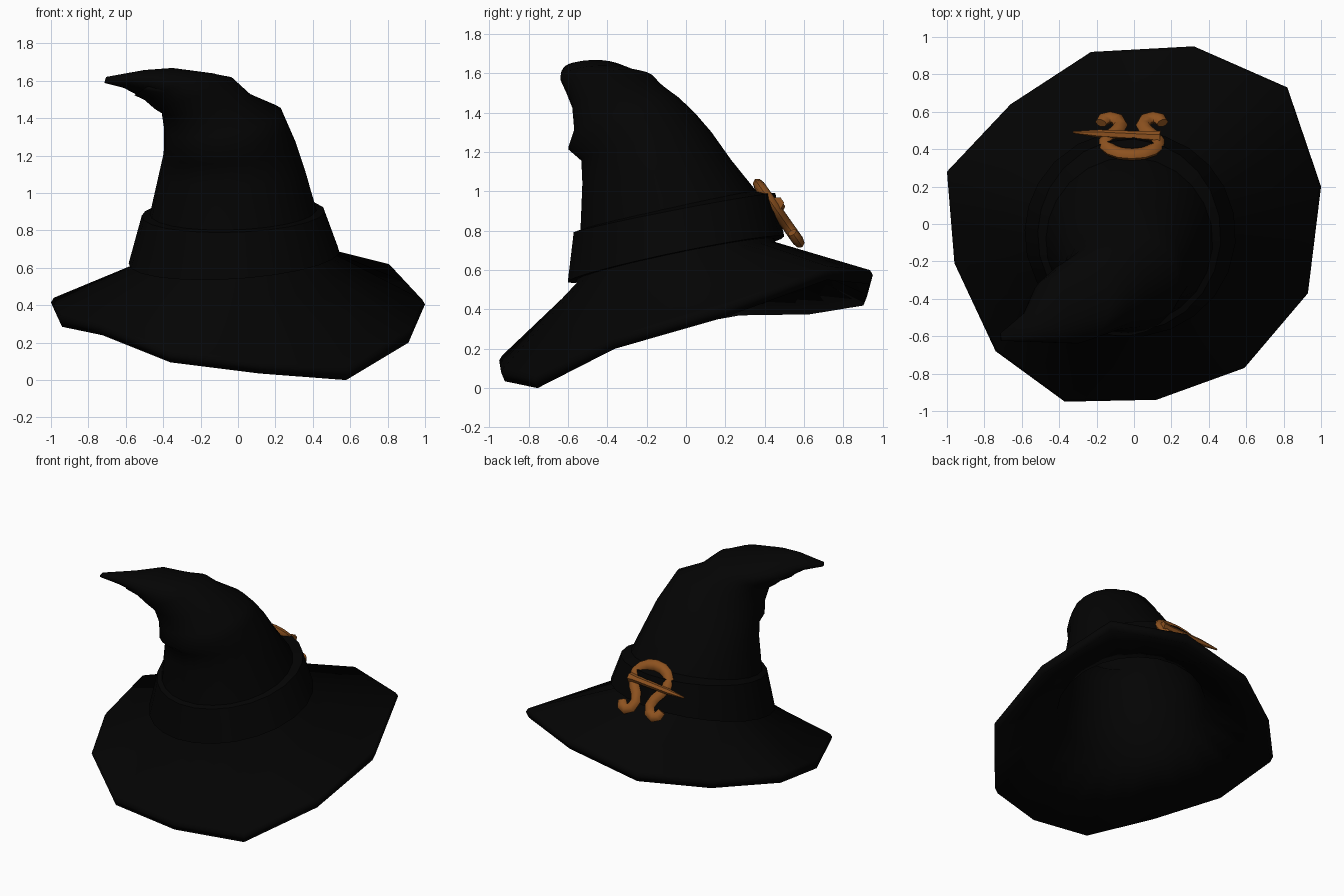
import bpy, bmesh, math
from mathutils import Vector

if "Cube" in bpy.data.objects:
    bpy.data.objects.remove(bpy.data.objects["Cube"])


def material(name, rgb):
    m = bpy.data.materials.new(name)
    m.diffuse_color = (*rgb, 1)
    m.use_nodes = True
    m.node_tree.nodes["Principled BSDF"].inputs["Base Color"].default_value = m.diffuse_color
    return m


BLACK = material("black felt", (0.0011, 0.0011, 0.0011))
BROWN = material("bronze brown", (0.27, 0.085, 0.014))


def loft(name, rings, mat, closed=False, angle=40):
    """Skin a list of equal-length rings; cap the ends or close the loop."""
    bm = bmesh.new()
    rows = [[bm.verts.new(p) for p in r] for r in rings]
    n = len(rows[0])
    pairs = list(zip(rows, rows[1:])) + ([(rows[-1], rows[0])] if closed else [])
    for a, b in pairs:
        for i in range(n):
            j = (i + 1) % n
            bm.faces.new((a[i], a[j], b[j], b[i]))
    if not closed:
        bm.faces.new(rows[0])
        bm.faces.new(rows[-1])
    bmesh.ops.recalc_face_normals(bm, faces=bm.faces)
    me = bpy.data.meshes.new(name)
    bm.to_mesh(me)
    bm.free()
    me.materials.append(mat)
    ob = bpy.data.objects.new(name, me)
    bpy.context.collection.objects.link(ob)
    bpy.ops.object.select_all(action='DESELECT')
    ob.select_set(True)
    bpy.context.view_layer.objects.active = ob
    bpy.ops.object.shade_smooth_by_angle(angle=math.radians(angle))
    return ob


# Brim outline: x, y, underside z (twelve corners, drooping at the front)
corners = [(-1, .28, .37), (-.66, .64, .375), (-.23, .92, .42), (.32, .95, .53),
           (.82, .73, .55), (1, .2, .36), (.93, -.37, .2), (.59, -.77, 0),
           (.12, -.94, .035), (-.37, -.95, .095), (-.74, -.68, .24), (-.96, -.21, .285)]
outline = []
for k, c in enumerate(corners):
    a, b = Vector(c), Vector(corners[(k + 1) % 12])
    outline += [a, (a + b) / 2]
angles = [math.atan2(p.y, p.x) for p in outline]


def ring(xl, xr, yf, yb, z, sx, sy, s=1.0, dz=0.0):
    """Tilted ellipse: x range, y range, centre height, rise to right and to back."""
    cx, cy, rx, ry = (xl + xr) / 2, (yf + yb) / 2, (xr - xl) / 2, (yb - yf) / 2
    return [Vector((cx + s * rx * math.cos(t), cy + s * ry * math.sin(t),
                    z + dz + s * (sx * math.cos(t) + sy * math.sin(t)))) for t in angles]


band_low = (-.585, .545, -.605, .50, .655, .035, .115)
band_high = (-.515, .465, -.575, .455, .89, .015, .10)
crown = [
    (-.47, .42, -.54, .355, .905, .015, .10),
    (-.425, .365, -.53, .23, 1.10, .01, .06),
    (-.40, .315, -.535, .13, 1.23, .03, .07),
    (-.395, .27, -.60, .06, 1.30, .06, .08),
    (-.395, .235, -.57, -.03, 1.39, .05, .08),
    (-.41, .07, -.58, -.11, 1.48, .04, .05),
    (-.46, -.03, -.61, -.16, 1.54, .075, .03),
    (-.51, -.13, -.64, -.20, 1.575, .065, 0),
    (-.56, -.35, -.635, -.29, 1.602, .067, 0),
    (-.61, -.50, -.63, -.46, 1.61, .048, 0),
    (-.715, -.705, -.625, -.58, 1.605, .016, 0),
]

# Hat body: bent crown, brim, underside and hollow lining in one skin
body = [ring(*c) for c in reversed(crown)]
body.append(ring(*band_low, s=.92, dz=-.02))
body.append([Vector((p.x * .985, p.y * .985, p.z + .07)) for p in outline])
body.append([Vector((p.x, p.y, p.z + .045)) for p in outline])
body.append([Vector((p.x * .98, p.y * .98, p.z)) for p in outline])
body.append(ring(*band_low, s=.9, dz=-.065))
body += [ring(*c, s=.95, dz=-.015) for c in crown[:9]]
loft("hat_body", body, BLACK, angle=120)

# Hat band wrapped round the foot of the crown
loft("hat_band", [ring(*band_low), ring(*band_high), ring(*crown[0], s=.97),
                  ring(*band_low, s=.9)], BLACK, closed=True)


def tube(name, path, radii, sides=8, flat=1.0):
    """Tube along a path, one radius per point, optionally flattened to the hat."""
    rings = []
    for i, p in enumerate(path):
        d = (path[min(i + 1, len(path) - 1)] - path[max(i - 1, 0)]).normalized()
        u = d.cross(Vector((0, .82, .57))).normalized()
        v = d.cross(u) * flat
        rings.append([p + radii[i] * (u * math.cos(2 * math.pi * k / sides)
                                      + v * math.sin(2 * math.pi * k / sides))
                      for k in range(sides)])
    return loft(name, rings, BROWN, angle=50)


# Horseshoe clasp with outward curled feet, lying on the sloping back of the band
half = [(.165, .54), (.15, .56), (.115, .57), (.075, .558), (.06, .53), (.078, .50),
        (.11, .475), (.138, .445), (.135, .415), (.105, .392), (.06, .377)]
omega = [(-x, y) for x, y in half] + [(0, .372)] + half[::-1]
clasp = [Vector((x - .012, y, 1.03 - 1.42 * (y - .372))) for x, y in omega]
tube("clasp", clasp, [.032] + [.039] * (len(clasp) - 2) + [.032], flat=.75)

# Pin pushed through the band, tapering to a point
a, b = Vector((.14, .465, .94)), Vector((-.325, .49, .915))
tube("clasp_pin", [a.lerp(b, t) for t in (0, .12, .7, 1)], [.034, .026, .022, .006], 6)
